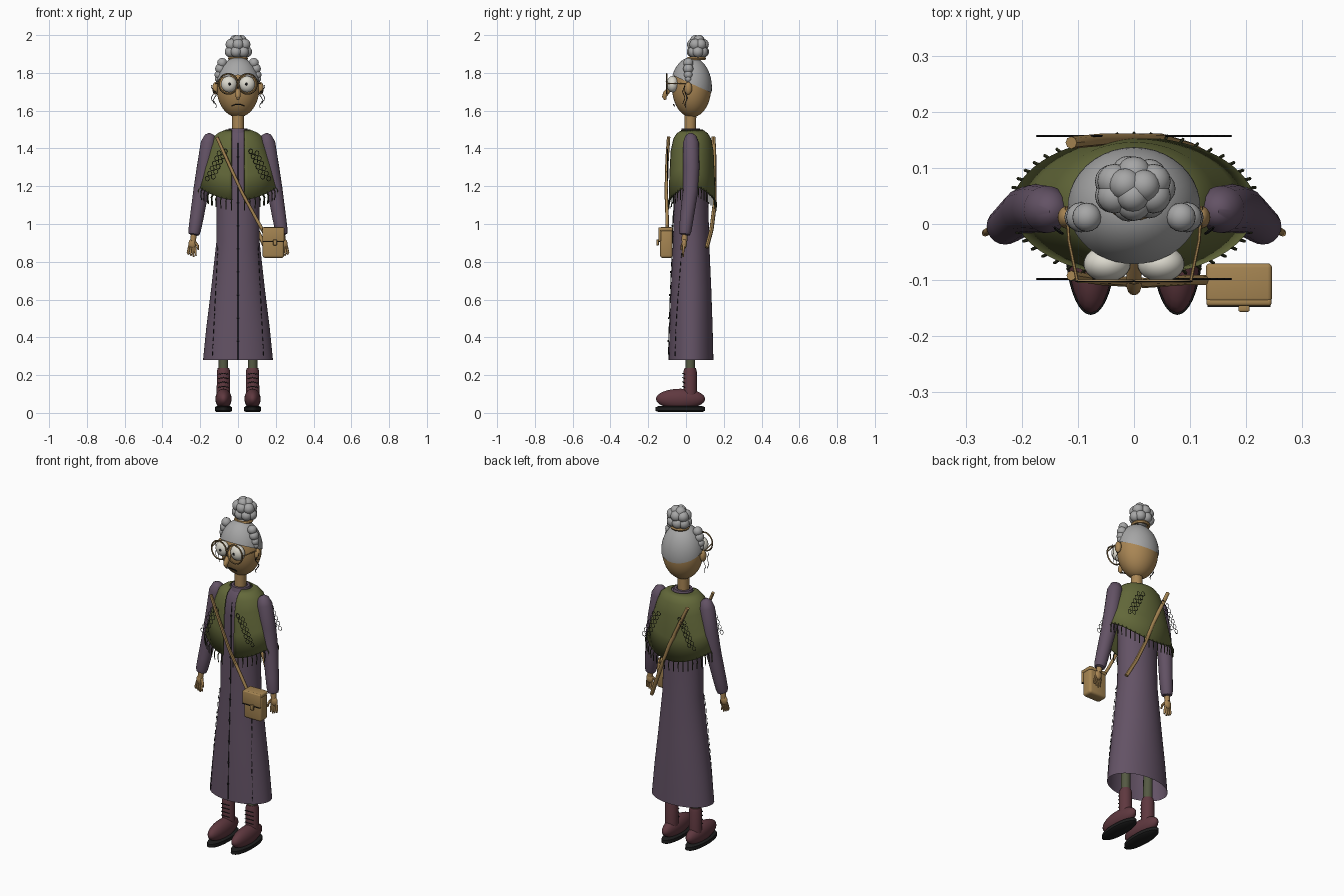
import bpy, bmesh, math
from mathutils import Vector, Matrix

if "Cube" in bpy.data.objects:
    bpy.data.objects.remove(bpy.data.objects["Cube"])

COLORS = {
    "plum cloth": (0.125, 0.085, 0.13), "olive wool": (0.125, 0.14, 0.042),
    "tan skin": (0.40, 0.24, 0.09), "tan leather": (0.38, 0.235, 0.085),
    "grey hair": (0.38, 0.38, 0.38), "maroon boot": (0.115, 0.04, 0.05),
    "near black": (0.012, 0.012, 0.012), "eye white": (0.72, 0.70, 0.62),
    "green stocking": (0.09, 0.10, 0.055), "dark olive yarn": (0.04, 0.045, 0.018),
}
MATS = {}
for n, c in COLORS.items():
    MATS[n] = bpy.data.materials.new(n)
    MATS[n].diffuse_color = (*c, 1)


class Part:
    """Collects simple shapes into one named object."""
    def __init__(self, name, mat):
        self.name, self.mat, self.bm = name, mat, bmesh.new()

    def ball(self, c, r, seg=24, rings=16):
        r = (r, r, r) if isinstance(r, (int, float)) else r
        m = Matrix.Translation(c) @ Matrix.Diagonal((*r, 1))
        bmesh.ops.create_uvsphere(self.bm, u_segments=seg, v_segments=rings, radius=1, matrix=m)
        return self

    def box(self, c, size, bevel=0.0):
        m = Matrix.Translation(c) @ Matrix.Diagonal((*size, 1))
        vs = bmesh.ops.create_cube(self.bm, size=1, matrix=m)["verts"]
        if bevel:
            es = list({e for v in vs for e in v.link_edges})
            bmesh.ops.bevel(self.bm, geom=es, offset=bevel, segments=3, affect='EDGES', profile=0.5)
        return self

    def skin(self, rings, closed=True, caps=True):
        rows = [[self.bm.verts.new(p) for p in ring] for ring in rings]
        n = len(rows[0])
        for a, b in zip(rows, rows[1:]):
            for i in range(n if closed else n - 1):
                j = (i + 1) % n
                self.bm.faces.new((a[i], a[j], b[j], b[i]))
        if caps:
            self.bm.faces.new(rows[0][::-1])
            self.bm.faces.new(rows[-1])
        return self

    def tube(self, pts, sides=8):
        """Round tube through (x, y, z, radius) points."""
        ps = [Vector(p[:3]) for p in pts]
        rings = []
        for i, p in enumerate(ps):
            d = (ps[min(i + 1, len(ps) - 1)] - ps[max(i - 1, 0)]).normalized()
            u = Vector((0, 1, 0)) if abs(d.y) < 0.9 else Vector((1, 0, 0))
            u = (u - d * u.dot(d)).normalized()
            v = d.cross(u)
            rings.append([p + (u * math.cos(t) + v * math.sin(t)) * pts[i][3]
                          for t in (math.tau * k / sides for k in range(sides))])
        return self.skin(rings)

    def loft(self, sections, n=40, caps=True):
        """Stack of ellipses (z, rx, ry, cx, cy)."""
        return self.skin([[(cx + rx * math.cos(math.tau * k / n), cy + ry * math.sin(math.tau * k / n), z)
                           for k in range(n)] for z, rx, ry, cx, cy in sections], caps=caps)

    def ring(self, c, rx, rz, r, n=24, sides=6, flat=False):
        """Thin ring facing the front, or lying flat."""
        rows = []
        for k in range(n):
            t = math.tau * k / n
            row = []
            for s in range(sides):
                q = math.tau * s / sides
                a, w, h = math.cos(t) * (rx + r * math.cos(q)), r * math.sin(q), math.sin(t) * (rz + r * math.cos(q))
                row.append((c[0] + a, c[1] + (h if flat else w), c[2] + (w if flat else h)))
            rows.append(row)
        return self.skin(rows + [rows[0]], caps=False)

    def done(self):
        bmesh.ops.remove_doubles(self.bm, verts=self.bm.verts, dist=1e-5)
        bmesh.ops.recalc_face_normals(self.bm, faces=self.bm.faces)
        me = bpy.data.meshes.new(self.name)
        self.bm.to_mesh(me)
        self.bm.free()
        me.polygons.foreach_set("use_smooth", [True] * len(me.polygons))
        me.set_sharp_from_angle(angle=math.radians(45))
        me.materials.append(MATS[self.mat])
        ob = bpy.data.objects.new(self.name, me)
        bpy.context.collection.objects.link(ob)
        return ob


# Dress, open at the hem
CY = 0.027
DRESS = [(0.28, 0.185, 0.118), (0.45, 0.168, 0.114), (0.65, 0.143, 0.107), (0.9, 0.115, 0.096), (1.15, 0.113, 0.09),
         (1.35, 0.13, 0.088), (1.43, 0.128, 0.08), (1.475, 0.10, 0.062), (1.495, 0.05, 0.045)]
Part("dress", "plum cloth").loft([(z, rx, ry, 0, CY) for z, rx, ry in DRESS], 48, False).done()
Part("collar", "plum cloth").loft([(1.47, 0.06, 0.058, 0, 0.025), (1.505, 0.05, 0.048, 0, 0.025),
                                   (1.505, 0.036, 0.034, 0, 0.025)], caps=False).done()


def dress_front(x, z):
    for a, b in zip(DRESS, DRESS[1:]):
        if a[0] <= z <= b[0]:
            t = (z - a[0]) / (b[0] - a[0])
            rx, ry = (a[k] + (b[k] - a[k]) * t for k in (1, 2))
            return CY - ry * math.sqrt(max(0, 1 - (x / rx) ** 2)) - 0.003


# Dress seams and buttons
seam = Part("dress_seams", "near black")
seam.tube([(0, dress_front(0, z), z, 0.002) for z in (0.28, 0.45, 0.65, 0.9, 1.15, 1.35, 1.43)], 5)
for s in (-1, 1):
    for k in range(15):
        z = 0.30 + k * 0.04
        x = s * (0.137 - 0.05 * (z - 0.28))
        x2 = s * (0.137 - 0.05 * (z - 0.255))
        seam.tube([(x, dress_front(x, z) - 0.004, z, 0.002), (x2, dress_front(x2, z + 0.025) - 0.004, z + 0.025, 0.002)], 4)
for k in range(9):
    z = 0.38 + k * 0.122
    seam.ball((0, dress_front(0, z) - 0.002, z), (0.006, 0.005, 0.006), 10, 6)
seam.done()


# Shawl: open wrap with a dipping hem
def hem(a):
    return 1.20 - 0.075 * math.cos(a) ** 2


def shawl_row(t, rx, ry, gap=0.033, n=56):
    a0 = math.asin(gap / rx)
    row = []
    for k in range(n + 1):
        a = a0 + (math.tau - 2 * a0) * k / n
        row.append((rx * math.sin(a), 0.031 - ry * math.cos(a), 1.497 + (hem(a) - 1.497) * t))
    return row


SHAWL = [(0, 0.062, 0.056), (0.05, 0.10, 0.082), (0.12, 0.126, 0.098), (0.3, 0.147, 0.112), (0.65, 0.182, 0.118), (1, 0.214, 0.121)]
shawl = Part("shawl", "olive wool").skin([shawl_row(*r) for r in SHAWL], closed=False, caps=False).done()
sol = shawl.modifiers.new("thickness", 'SOLIDIFY')
sol.thickness = 0.006
sol.offset = 0

# Fringe along the hem
fringe = Part("shawl_fringe", "dark olive yarn")
for x, y, z in shawl_row(1, 0.214, 0.121, n=46):
    d = Vector((x, y - 0.03, 0)).normalized() * 0.01
    fringe.tube([(x, y, z + 0.006, 0.003), (x + d.x, y + d.y, z - 0.012, 0.003), (x + d.x * .7, y + d.y * .7, z - 0.055, 0.0025)], 5)
fringe.done()

# Knitted chain pattern, front and back
knit = Part("shawl_knit_chains", "near black")
for s in (-1, 1):
    for y in (-0.098, 0.157):
        for col in (0, 1):
            for k in range(6):
                x = 0.068 + col * 0.032 + k * 0.0125
                knit.ring((s * x, y, 1.385 - k * 0.027 - col * 0.01), 0.011, 0.013, 0.0017, 8, 4)
knit.done()

# Sleeves, hands and legs
for s, side in ((-1, "right"), (1, "left")):
    Part(side + "_sleeve", "plum cloth").tube([(s * x, y, z, r) for x, y, z, r in (
        (.140, .025, 1.478, .012), (.146, .025, 1.465, .03), (.155, .026, 1.43, .042), (.175, .028, 1.3, .043),
        (.195, .024, 1.18, .041), (.219, .004, 1.03, .036), (.23, -.004, .965, .033), (.233, -.006, .945, .028),
        (.234, -.007, .94, .015))], 20).done()
    hand = Part(side + "_hand", "tan skin")
    hand.tube([(s * .232, -.006, .96, .016), (s * .238, -.008, .91, .015)], 12)
    hand.ball((s * .241, -.009, .896), (.021, .014, .027))
    for k in range(4):
        hand.tube([(s * (.228 + k * .0095), -.010, .888, .0065), (s * (.226 + k * .013), -.016, .85, .0065),
                   (s * (.222 + k * .013), -.014, .826 + .006 * abs(k - 1), .004)], 8)
    hand.tube([(s * .228, -.014, .905, .007), (s * .214, -.022, .885, .007), (s * .210, -.024, .862, .004)], 8)
    hand.done()
    X = s * 0.077
    Part(side + "_leg", "green stocking").tube([(X, .022, .2, .025), (X, .025, .5, .025)], 16).done()
    boot = Part(side + "_boot", "maroon boot")
    boot.tube([(X, .022, .07, .036), (X, .022, .22, .035), (X, .022, .238, .03)], 20)
    boot.ball((X, -.029, .074), (.043, .13, .054))
    boot.done()
    Part(side + "_sole", "near black").loft([(0.004, .036, .115, X, -.03), (0.012, .046, .132, X, -.03),
                                             (0.03, .045, .131, X, -.03), (0.036, .036, .115, X, -.03)]).done()
    laces = Part(side + "_laces", "near black")
    for k in range(4):
        z = .135 + k * .023
        laces.tube([(X - .027, -.007, z, .0025), (X, -.018, z + .006, .0025), (X + .027, -.007, z, .0025)], 5)
    laces.done()

# Head with ears and hooked nose
head = Part("head", "tan skin").ball((0, .03, 1.72), (.113, .103, .155), 40, 28)
head.tube([(0, .022, 1.46, .031), (0, .024, 1.62, .031)], 20)
head.tube([(0, -.062, 1.745, .009), (0, -.088, 1.715, .013), (0, -.108, 1.69, .0145),
           (0, -.115, 1.673, .012), (0, -.109, 1.658, .006)], 12)
for s in (-1, 1):
    head.ball((s * .12, .012, 1.718), (.016, .02, .033))
head.done()

# Hair cap cut by a sloping hairline
cap = Part("hair_cap", "grey hair").ball((0, .028, 1.722), (.119, .109, .161), 40, 28)
bmesh.ops.bisect_plane(cap.bm, geom=cap.bm.verts[:] + cap.bm.edges[:] + cap.bm.faces[:],
                       plane_co=(0, .03, 1.742), plane_no=(0, .45, 1), clear_inner=True)
cap.done()

# Curled bun and side curls
bun = Part("hair_bun", "grey hair").ball((0, .06, 1.925), (.045, .04, .055))
for n, r, z, b, off in ((7, .042, 1.912, .030, 0), (6, .038, 1.95, .031, .5), (3, .018, 1.971, .029, .2)):
    for k in range(n):
        a = math.tau * (k + off) / n
        bun.ball((r * 1.05 * math.cos(a), .063 + r * .7 * math.sin(a), z), b, 16, 12)
bun.done()
Part("hair_tie", "tan skin").ring((0, .055, 1.876), .044, .042, .009, flat=True).done()
curls = Part("side_curls", "grey hair")
wisps = Part("hair_wisps", "near black")
for s in (-1, 1):
    for x, z, r in ((.084, 1.853, .026), (.094, 1.822, .027), (.101, 1.79, .023), (.106, 1.768, .017)):
        curls.ball((s * x, .012, z), r, 16, 12)
    for j in (0, 1):
        wisps.tube([(s * (.122 + j * .012 + .008 * math.sin(k * 1.1 + j)), .0 - j * .012 + .006 * math.cos(k),
                     1.735 - k * .011, .0018) for k in range(12 - 2 * j)], 4)
curls.done()
wisps.done()

# Eyes, spectacles and mouth
eyes, pupils = Part("eyes", "eye white"), Part("pupils", "near black")
specs = Part("spectacles", "tan leather")
rims = Part("spectacle_rims", "near black")
for s in (-1, 1):
    eyes.ball((s * .048, -.071, 1.74), (.042, .032, .043))
    pupils.ball((s * .044, -.102, 1.741), (.007, .004, .007), 12, 8)
    specs.ring((s * .051, -.102, 1.742), .048, .052, .0032, 32)
    rims.ring((s * .051, -.1025, 1.742), .0525, .0565, .0013, 32, 4)
    specs.tube([(s * .101, -.102, 1.745, .003), (s * .116, -.03, 1.745, .003), (s * .12, .03, 1.74, .003)], 6)
specs.tube([(-.008, -.103, 1.75, .003), (0, -.105, 1.754, .003), (.008, -.103, 1.75, .003)], 6)
for p in (eyes, pupils, specs, rims):
    p.done()
Part("mouth", "near black").tube([(x, -.067 + 6 * x * x, 1.634 - 9 * x * x, .003)
                                  for x in (-.034, -.02, 0, .02, .034)], 6).done()

# Shoulder bag with flap and buckle
bag = Part("bag", "tan leather").box((.187, -.104, .895), (.114, .066, .15), .014)
bag.box((.187, -.139, .945), (.116, .014, .075), .005)
bag.box((.187, -.105, .972), (.118, .07, .022), .008)
bag.box((.196, -.15, .902), (.02, .013, .03), .003)
bag.done()
Part("bag_flap_trim", "near black").box((.187, -.143, .907), (.112, .01, .003)).done()
strap = Part("bag_strap", "tan leather")
strap.tube([(-.112, -.092, 1.46, .009), (-.06, -.1, 1.345, .009), (.02, -.105, 1.17, .009),
            (.09, -.1, 1.04, .009), (.14, -.1, .95, .009)], 8)
strap.tube([(-.112, .145, 1.46, .011), (-.06, .15, 1.35, .011), (0, .15, 1.22, .011),
            (.05, .15, 1.09, .011), (.1, .135, .97, .011), (.145, .11, .875, .011)], 8)
strap.done()

for m in bpy.data.materials:
    if m.users and not m.is_grease_pencil:
        m.use_nodes = True
        m.node_tree.nodes["Principled BSDF"].inputs["Base Color"].default_value = m.diffuse_color
